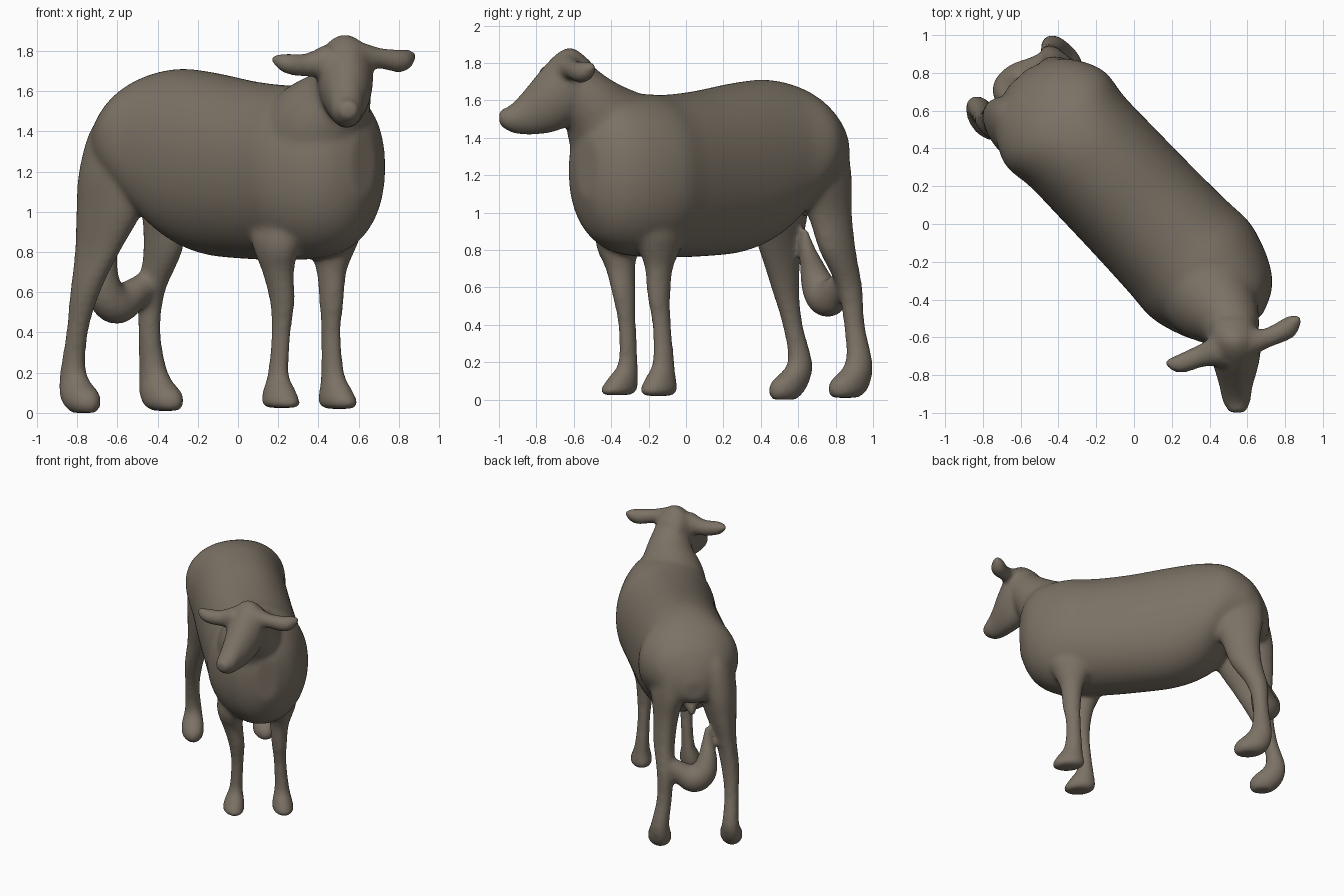
import bpy, bmesh, math
from mathutils import Vector

D = Vector((0.69, -0.72, 0)).normalized()   # direction the body faces
N = Vector((0.72, 0.69, 0)).normalized()    # sideways across the body
Z = Vector((0, 0, 1))
bm = bmesh.new()


def spline(rows, sub=5):
    """Smooth rows of numbers with a Catmull-Rom curve."""
    out = []
    for i in range(len(rows) - 1):
        p0, p1, p2 = rows[max(i - 1, 0)], rows[i], rows[i + 1]
        p3 = rows[min(i + 2, len(rows) - 1)]
        for s in range(sub):
            t = s / sub
            out.append([0.5 * (2 * b + (c - a) * t + (2 * a - 5 * b + 4 * c - d) * t * t
                               + (3 * b - a - 3 * c + d) * t ** 3)
                        for a, b, c, d in zip(p0, p1, p2, p3)])
    return out + [list(rows[-1])]


def loft(rings, power=2.0, n=32):
    """Closed skin over rings given as (centre, half axis a, half axis b)."""
    loops = []
    for c, a, b in rings:
        loop = []
        for i in range(n):
            t = 2 * math.pi * i / n
            ct, st = math.cos(t), math.sin(t)
            x = math.copysign(abs(ct) ** (2 / power), ct)
            y = math.copysign(abs(st) ** (2 / power), st)
            loop.append(bm.verts.new(c + a * x + b * y))
        loops.append(loop)
    for p, q in zip(loops, loops[1:]):
        for i in range(n):
            j = (i + 1) % n
            bm.faces.new((p[i], p[j], q[j], q[i]))
    bm.faces.new(loops[0][::-1])
    bm.faces.new(loops[-1])


def leg(rows):
    """Rows: x, y, z, half length along the body, half width."""
    loft([(Vector(r[:3]), D * r[3], N * r[4]) for r in spline(rows)])


def tube(rows):
    """Rows: x, y, z, radius; round section across the path."""
    pts = spline(rows)
    rings = []
    for i, r in enumerate(pts):
        t = Vector(pts[min(i + 1, len(pts) - 1)][:3]) - Vector(pts[max(i - 1, 0)][:3])
        t.normalize()
        side = t.cross(Z)
        side = side.normalized() if side.length > 0.05 else N
        rings.append((Vector(r[:3]), side * r[3], side.cross(t) * r[3]))
    loft(rings)


# body: position along, bottom, top, half width
body = [(-.985, 1.17, 1.32, .07), (-.94, 1.13, 1.44, .18), (-.86, 1.11, 1.555, .28),
        (-.70, 1.04, 1.665, .36), (-.52, .875, 1.71, .345), (-.30, .79, 1.695, .345),
        (0, .765, 1.65, .348), (.25, .76, 1.63, .355), (.42, .765, 1.635, .362),
        (.58, .79, 1.62, .318), (.70, .86, 1.58, .255), (.77, .96, 1.5, .18),
        (.815, 1.08, 1.40, .08)]
loft([(D * u + N * .085 + Z * (lo + hi) / 2, N * w, Z * (hi - lo) / 2)
      for u, lo, hi, w in spline(body)], 2.12, 48)

# neck
tube([(.34, -.22, 1.28, .33), (.415, -.39, 1.44, .26), (.50, -.51, 1.59, .17),
      (.53, -.60, 1.70, .13)])

# head: x, y, bottom, top, half width
head = [(.52, -.50, 1.62, 1.80, .11), (.53, -.60, 1.49, 1.88, .138),
        (.535, -.68, 1.44, 1.86, .136), (.54, -.77, 1.42, 1.77, .114),
        (.54, -.86, 1.415, 1.66, .088), (.543, -.94, 1.43, 1.575, .074),
        (.548, -1.0, 1.47, 1.55, .045)]
loft([(Vector((x, y, (lo + hi) / 2)), Vector((w, 0, 0)), Z * (hi - lo) / 2)
      for x, y, lo, hi, w in spline(head)])

# ears
tube([(.60, -.63, 1.77, .08), (.70, -.605, 1.765, .053), (.80, -.56, 1.75, .058),
      (.84, -.525, 1.765, .048), (.875, -.49, 1.79, .018)])
tube([(.46, -.67, 1.755, .085), (.35, -.70, 1.73, .06), (.26, -.735, 1.735, .054),
      (.21, -.74, 1.75, .042), (.165, -.73, 1.765, .015)])

# front legs
leg([(.24, -.31, 1.1, .16, .10), (.195, -.35, .9, .155, .105), (.19, -.365, .8, .125, .09),
     (.2, -.35, .7, .087, .072), (.22, -.33, .55, .067, .057), (.215, -.315, .4, .052, .045),
     (.2, -.31, .2, .058, .047), (.205, -.335, .12, .09, .067),
     (.213, -.36, .05, .115, .078), (.22, -.37, .025, .085, .055)])
leg([(.46, -.13, 1.1, .16, .10), (.48, -.14, .9, .155, .105), (.47, -.14, .8, .125, .09),
     (.465, -.145, .7, .082, .067), (.465, -.145, .55, .067, .055), (.462, -.13, .4, .055, .045),
     (.47, -.12, .2, .065, .052), (.485, -.135, .12, .092, .067),
     (.497, -.145, .05, .118, .078), (.505, -.15, .02, .085, .055)])

# hind legs
leg([(-.45, .42, 1.58, .17, .08), (-.54, .46, 1.42, .23, .135), (-.595, .475, 1.2, .24, .145),
     (-.64, .485, 1.0, .205, .115), (-.70, .505, .8, .14, .078), (-.76, .53, .6, .085, .065),
     (-.80, .57, .4, .057, .053), (-.82, .61, .2, .072, .06), (-.79, .56, .1, .118, .079),
     (-.775, .535, .04, .108, .077), (-.765, .525, 0, .075, .05)])
leg([(-.28, .59, 1.58, .17, .08), (-.32, .655, 1.42, .23, .135), (-.335, .695, 1.2, .23, .135),
     (-.36, .765, 1.0, .145, .092), (-.375, .81, .8, .115, .077), (-.43, .875, .6, .074, .062),
     (-.44, .90, .4, .058, .055), (-.42, .925, .2, .08, .065), (-.385, .88, .1, .128, .082),
     (-.37, .86, .04, .118, .08), (-.36, .85, .01, .08, .05)])

# tail curled between the hind legs
tube([(-.43, .87, .66, .06), (-.52, .81, .59, .08), (-.60, .76, .54, .10),
      (-.655, .715, .59, .095), (-.665, .68, .69, .072), (-.645, .65, .80, .045),
      (-.63, .635, .92, .015)])

# udder
tube([(-.43, .57, 1.07, .08), (-.48, .62, 1.04, .05), (-.51, .65, .98, .022)])

bmesh.ops.recalc_face_normals(bm, faces=bm.faces)
mesh = bpy.data.meshes.new("sheep_body")
bm.to_mesh(mesh)
bm.free()
sheep = bpy.data.objects.new("sheep_body", mesh)
bpy.context.collection.objects.link(sheep)

# fuse the parts into one smooth skin
fuse = sheep.modifiers.new("fuse", 'REMESH')
fuse.mode = 'VOXEL'
fuse.voxel_size = 0.014
fuse.use_smooth_shade = True
soft = sheep.modifiers.new("soften", 'SMOOTH')
soft.factor = 0.5
soft.iterations = 18

mat = bpy.data.materials.new("grey_brown")
mat.diffuse_color = (0.20, 0.168, 0.13, 1)
mesh.materials.append(mat)
